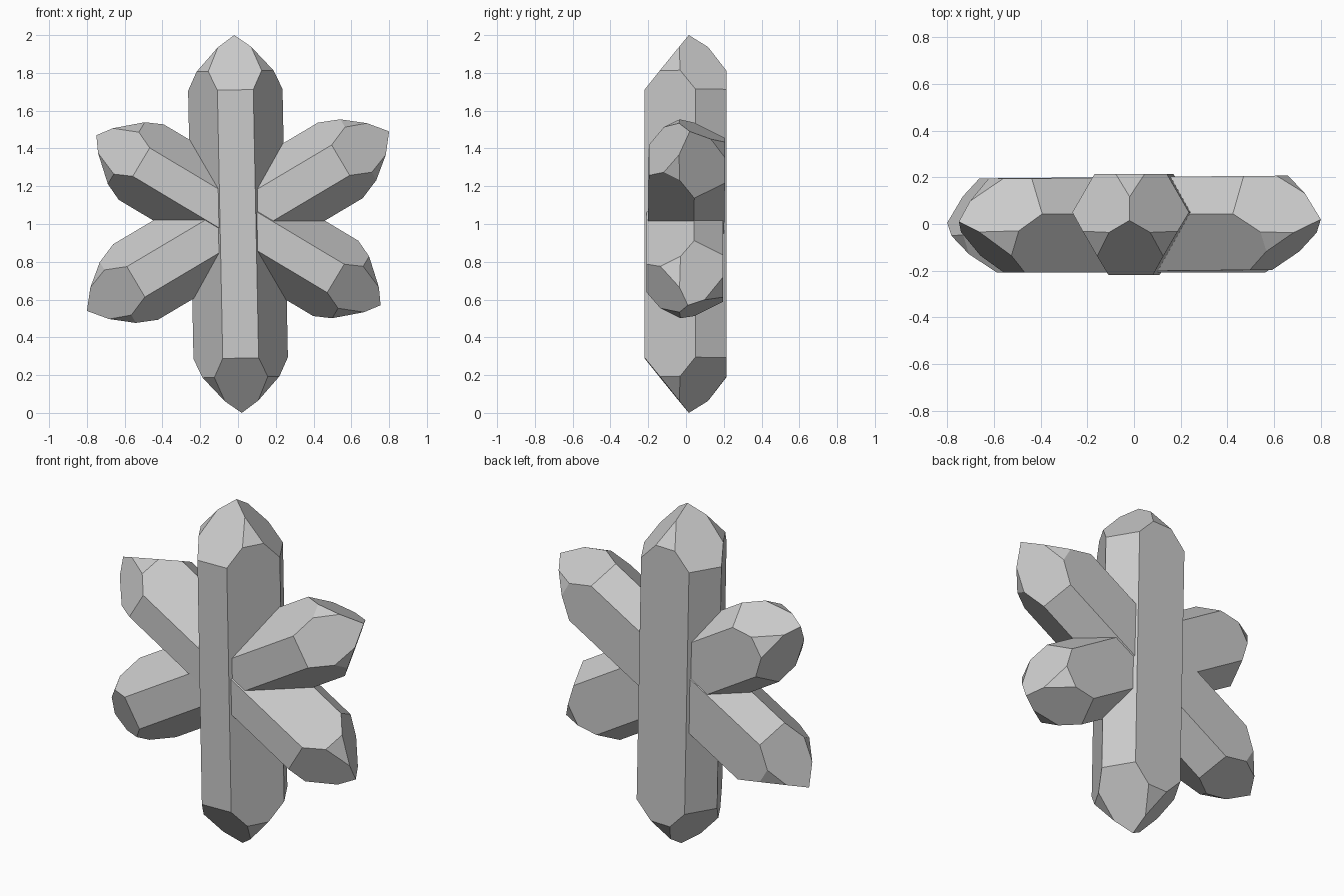
import bpy, bmesh, math
from mathutils import Vector, Matrix

if "Cube" in bpy.data.objects:
    bpy.data.objects.remove(bpy.data.objects["Cube"])

grey = bpy.data.materials.new("crystal grey")
grey.diffuse_color = (0.6, 0.6, 0.6, 1)
grey.use_nodes = True
grey.node_tree.nodes["Principled BSDF"].inputs["Base Color"].default_value = grey.diffuse_color


def crystal(name, tip_a, tip_b, narrow, wide, drop_major, drop_minor):
    """Double-ended six-sided crystal: a block trimmed by prism and tip planes."""
    a, b = Vector(tip_a), Vector(tip_b)
    half = (a - b).length / 2
    r_major = (narrow + 2 * wide) / (2 * math.sqrt(3))   # reach of the narrow sides
    r_minor = (2 * narrow + wide) / (2 * math.sqrt(3))   # reach of the wide sides
    slope = drop_major / r_major

    bm = bmesh.new()
    bmesh.ops.create_cube(bm, size=2.4)

    def trim(point, normal):
        geom = bm.verts[:] + bm.edges[:] + bm.faces[:]
        cut = bmesh.ops.bisect_plane(bm, geom=geom, dist=1e-6, plane_co=point,
                                     plane_no=normal, clear_outer=True)
        edges = [e for e in cut["geom_cut"] if isinstance(e, bmesh.types.BMEdge)]
        if edges:
            bmesh.ops.holes_fill(bm, edges=edges, sides=0)

    sides = []
    for k in range(6):
        ang = math.radians(-90 + 60 * k)
        sides.append((Vector((math.cos(ang), math.sin(ang), 0)), k % 2 == 0))

    # Prism sides
    for d, major in sides:
        trim(d * (r_major if major else r_minor), d)
    # Three large and three small facets on each tip
    for end in (1, -1):
        for d, major in sides:
            r, drop, s = ((r_major, drop_major, slope) if major
                          else (r_minor, drop_minor, slope * 1.05))
            trim(d * r + Vector((0, 0, end * (half - drop))),
                 (d * s + Vector((0, 0, end))).normalized())
    bmesh.ops.recalc_face_normals(bm, faces=bm.faces[:])

    # Stand the crystal along the line between its tips, narrow side to the front
    z = (a - b).normalized()
    x = Vector((0, 1, 0)).cross(z).normalized()
    y = z.cross(x)
    rot = Matrix((x, y, z)).transposed().to_4x4()
    bm.transform(Matrix.Translation((a + b) / 2) @ rot)

    mesh = bpy.data.meshes.new(name)
    bm.to_mesh(mesh)
    bm.free()
    mesh.materials.append(grey)
    bpy.context.collection.objects.link(bpy.data.objects.new(name, mesh))


crystal("upright_crystal", (-0.02, 0.015, 2.0), (0.02, 0.015, 0.0),
        0.19, 0.31, 0.29, 0.19)
crystal("rising_crystal", (0.8, 0.02, 1.49), (-0.8, 0.005, 0.54),
        0.187, 0.278, 0.30, 0.19)
crystal("falling_crystal", (-0.75, 0.01, 1.47), (0.755, 0.01, 0.57),
        0.175, 0.29, 0.277, 0.185)
